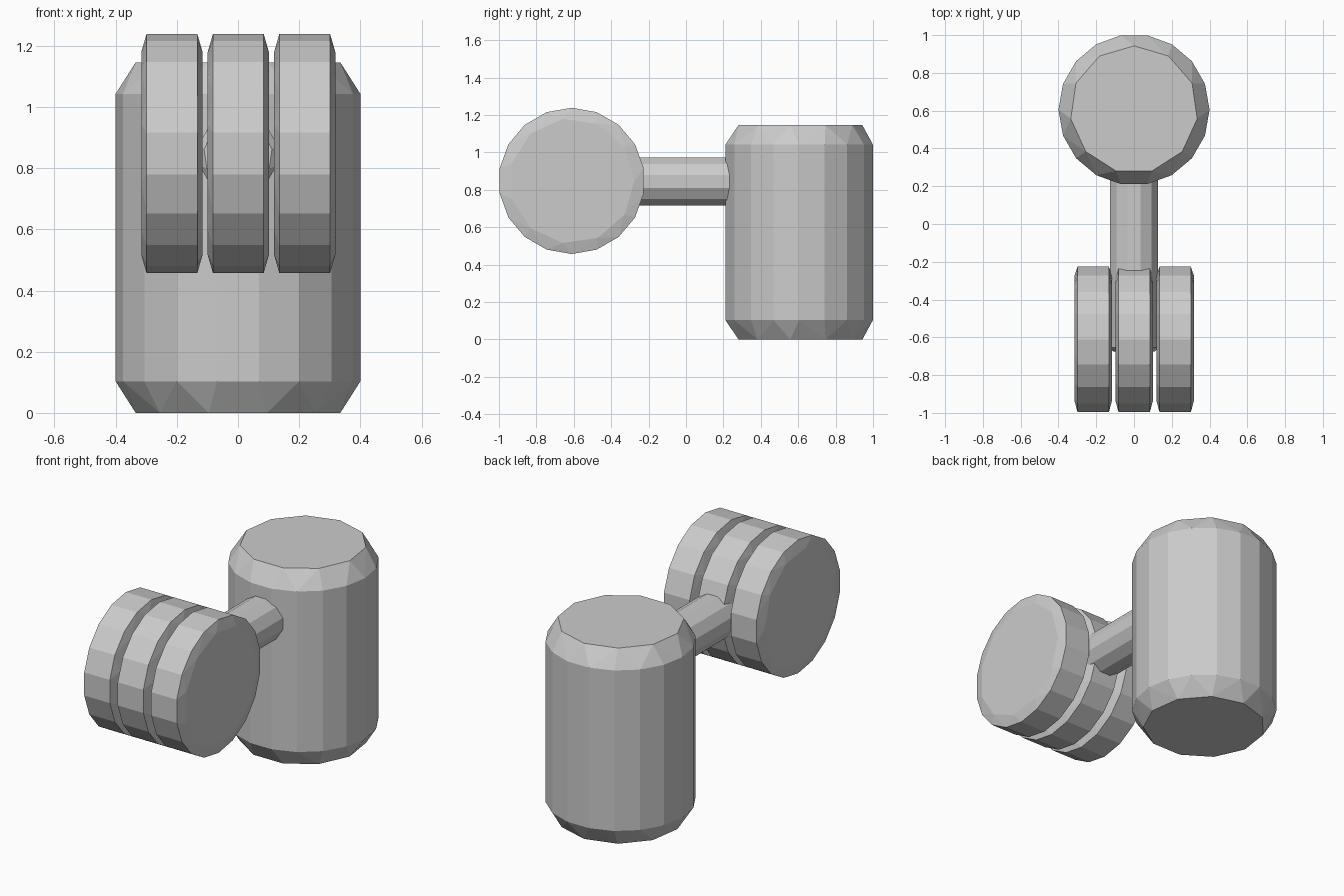
import bpy, bmesh
from math import sin, cos, pi
from mathutils import Matrix, Vector

if "Cube" in bpy.data.objects:
    bpy.data.objects.remove(bpy.data.objects["Cube"])


def barrel(name, center, axis, length, radius, cap_radius, bevel, sides, cap_sides):
    """Faceted barrel: wide rings joined to coarser end caps by a convex hull."""
    bm = bmesh.new()
    h = length / 2
    rings = [(-h, cap_radius, cap_sides, 0.0), (h, cap_radius, cap_sides, 0.0),
             (-h + bevel, radius, sides, 0.5), (h - bevel, radius, sides, 0.5)]
    for z, r, n, shift in rings:
        for i in range(n):
            a = 2 * pi * (i + shift) / n
            bm.verts.new((r * sin(a), r * cos(a), z))
    bmesh.ops.convex_hull(bm, input=bm.verts[:])
    bmesh.ops.dissolve_limit(bm, angle_limit=0.01, verts=bm.verts[:], edges=bm.edges[:])
    bmesh.ops.recalc_face_normals(bm, faces=bm.faces[:])
    # turn the local z axis onto the requested axis
    turn = {'X': Matrix.Rotation(pi / 2, 4, 'Y'),
            'Y': Matrix.Rotation(-pi / 2, 4, 'X'),
            'Z': Matrix.Identity(4)}[axis]
    bm.transform(Matrix.Translation(Vector(center)) @ turn)
    mesh = bpy.data.meshes.new(name)
    bm.to_mesh(mesh)
    bm.free()
    ob = bpy.data.objects.new(name, mesh)
    bpy.context.collection.objects.link(ob)
    return ob


# upright drum at the back
barrel("drum", (0, 0.605, 0.573), 'Z', 1.146, 0.4, 0.338, 0.103, 18, 11)

# connecting arm running forward from the drum
barrel("arm", (0, -0.04, 0.845), 'Y', 1.27, 0.132, 0.112, 0.02, 12, 11)

# three discs side by side at the front
for i, x in enumerate((-0.216, 0.001, 0.218)):
    barrel(f"disc_{i + 1}", (x, -0.611, 0.848), 'X', 0.2, 0.391, 0.335, 0.017, 18, 11)
